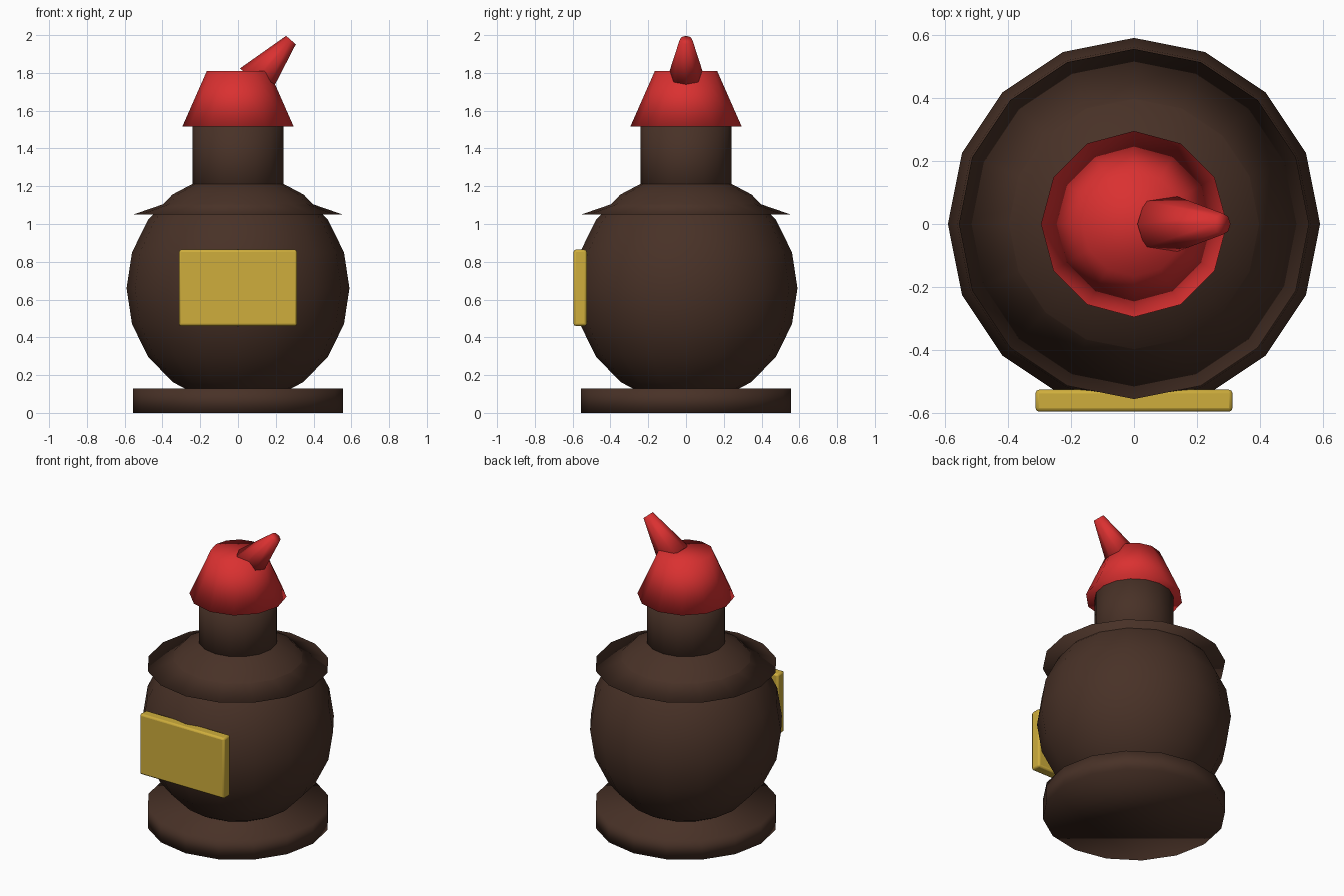
import bpy
import math

cube = bpy.data.objects.get("Cube")
if cube:
    bpy.data.objects.remove(cube, do_unlink=True)


def make_material(name, rgb):
    mat = bpy.data.materials.new(name)
    mat.use_nodes = True
    color = (*rgb, 1)
    mat.diffuse_color = color
    bsdf = mat.node_tree.nodes["Principled BSDF"]
    bsdf.inputs["Base Color"].default_value = color
    bsdf.inputs["Roughness"].default_value = 0.6
    return mat


brown = make_material("dark brown", (0.065, 0.031, 0.02))
red = make_material("bright red", (0.70, 0.03, 0.03))
gold = make_material("mustard yellow", (0.62, 0.42, 0.045))


def finish(name, mat):
    obj = bpy.context.object
    obj.name = obj.data.name = name
    obj.data.materials.append(mat)
    bpy.ops.object.shade_smooth()
    return obj


def frustum(name, mat, sides, r_low, r_high, z_low, z_high):
    """Upright capped cone or cylinder between two heights."""
    bpy.ops.mesh.primitive_cone_add(
        vertices=sides, radius1=r_low, radius2=r_high,
        depth=z_high - z_low, location=(0, 0, (z_low + z_high) / 2))
    return finish(name, mat)


# Round bottle body, slightly taller than wide
bpy.ops.mesh.primitive_uv_sphere_add(
    segments=16, ring_count=10, radius=0.59, location=(0, 0, 0.66))
body = finish("body", brown)
body.scale.z = 1.04

# Foot, shoulder collar and neck
frustum("foot", brown, 16, 0.555, 0.555, 0, 0.13)
frustum("shoulder_collar", brown, 16, 0.555, 0.25, 1.05, 1.155)
frustum("neck", brown, 16, 0.24, 0.24, 1.1, 1.6)

# Stopper cap
frustum("cap", red, 12, 0.295, 0.165, 1.515, 1.81)

# Tapered spout leaning towards the left side of the cap
tilt = math.radians(41)
length = 0.29
bpy.ops.mesh.primitive_cone_add(
    vertices=8, radius1=0.105, radius2=0.034, depth=length,
    location=(0.09 + math.sin(tilt) * length / 2, 0,
              1.755 + math.cos(tilt) * length / 2),
    rotation=(0, tilt, 0))
finish("cap_spout", red)

# Blank label plate on the front
bpy.ops.mesh.primitive_cube_add(size=1, location=(0, -0.56, 0.662))
label = finish("label_plate", gold)
label.scale = (0.625, 0.07, 0.404)
bpy.ops.object.transform_apply(location=False, rotation=False, scale=True)
bevel = label.modifiers.new("rounded_edges", "BEVEL")
bevel.width = 0.012
bevel.segments = 2
bpy.ops.object.shade_smooth_by_angle(angle=math.radians(30))
